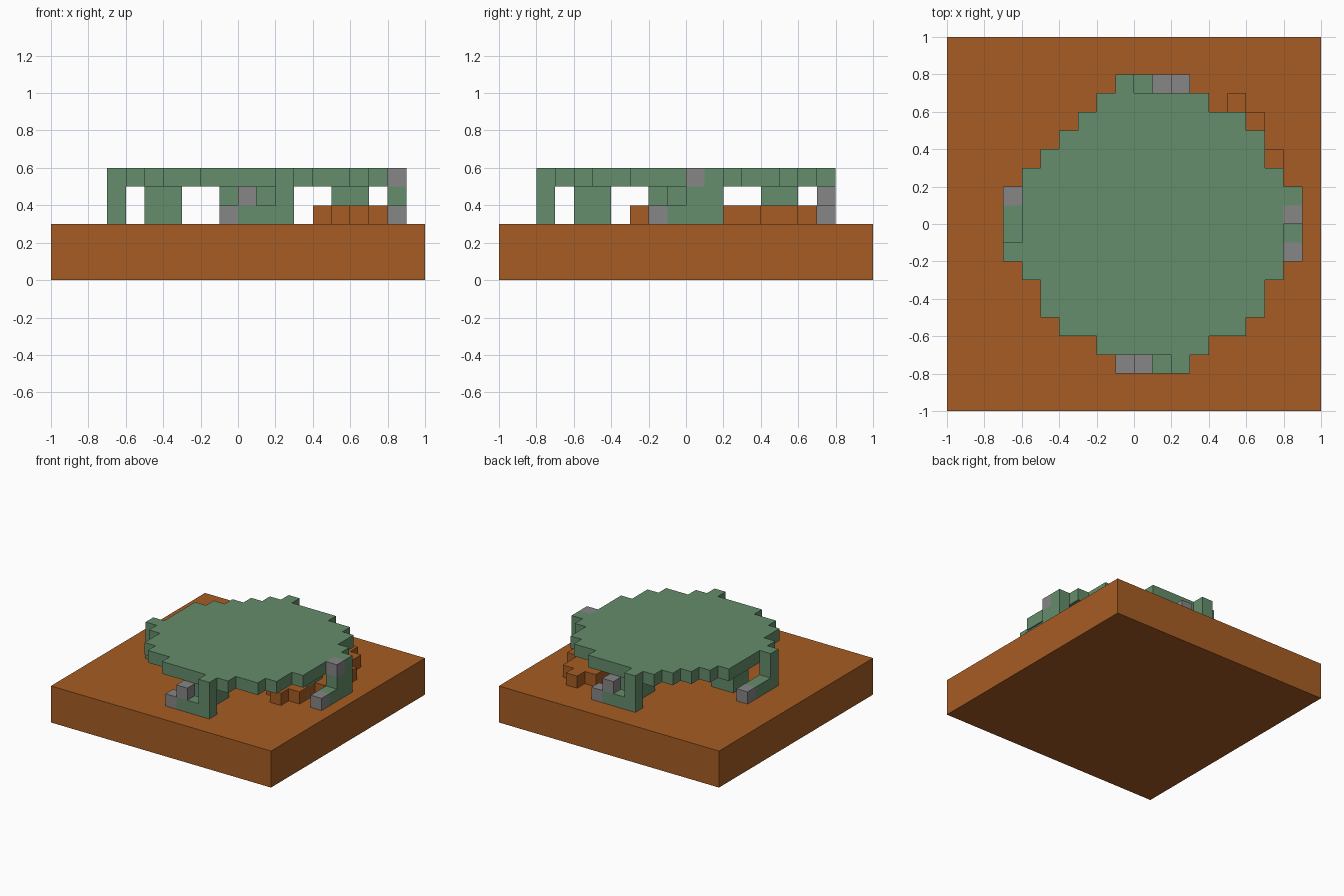
import bpy
import bmesh
from mathutils import Vector

if "Cube" in bpy.data.objects:
    bpy.data.objects.remove(bpy.data.objects["Cube"], do_unlink=True)

UNIT = 0.1  # size of one building block


def material(name, color):
    m = bpy.data.materials.new(name)
    m.use_nodes = True
    m.diffuse_color = (*color, 1)
    for node in m.node_tree.nodes:
        if node.type == 'BSDF_PRINCIPLED':
            node.inputs["Base Color"].default_value = (*color, 1)
    return m


BROWN = material("earth brown", (0.38, 0.107, 0.017))
GREEN = material("moss green", (0.13, 0.266, 0.147))
GREY = material("stone grey", (0.245, 0.238, 0.245))


def blocks(name, mat, *boxes):
    """Join boxes (x0, x1, y0, y1, z0, z1), in block units, into one outer skin."""
    cells = {(x, y, z)
             for x0, x1, y0, y1, z0, z1 in boxes
             for x in range(x0, x1) for y in range(y0, y1) for z in range(z0, z1)}
    bm = bmesh.new()
    for cell in cells:
        for axis in range(3):
            for side in (0, 1):
                near = list(cell)
                near[axis] += 2 * side - 1
                if tuple(near) in cells:
                    continue
                u, v = (axis + 1) % 3, (axis + 2) % 3
                corners = []
                for a, b in ((0, 0), (1, 0), (1, 1), (0, 1)):
                    p = Vector(cell)
                    p[axis] += side
                    p[u] += a
                    p[v] += b
                    corners.append(bm.verts.new(p * UNIT))
                bm.faces.new(corners if side else corners[::-1])
    bmesh.ops.remove_doubles(bm, verts=bm.verts, dist=0.001)
    bmesh.ops.dissolve_limit(bm, angle_limit=0.01, verts=bm.verts, edges=bm.edges)
    mesh = bpy.data.meshes.new(name)
    bm.to_mesh(mesh)
    bm.free()
    mesh.materials.append(mat)
    obj = bpy.data.objects.new(name, mesh)
    bpy.context.collection.objects.link(obj)
    return obj


# Ground slab
blocks("ground", BROWN, (-10, 10, -10, 10, 0, 3))

# Round stepped roof, one run per row from front to back
runs = [(-2, 4), (-4, 6), (-5, 7), (-5, 7)] + [(-6, 8)] * 6 \
    + [(-5, 7), (-4, 7), (-3, 6), (-2, 4)]
blocks("roof", GREEN, *[(a, b, y, y + 1, 5, 6) for y, (a, b) in enumerate(runs, -7)])

# Four inner pillars under the roof
for side, x, y in (("front", 0, -6), ("back", 0, 4), ("right", -5, -1), ("left", 5, -1)):
    blocks(side + "_pillar", GREEN, (x, x + 2, y, y + 2, 3, 5))

# Low oval mound under the roof
blocks("mound", BROWN, (5, 6, -3, 7, 3, 4), (4, 7, -2, 6, 3, 4), (4, 8, 0, 4, 3, 4))

# Front and back legs, each the other turned half way round
blocks("front_leg", GREEN, (0, 3, -8, -7, 3, 4), (2, 3, -8, -7, 4, 6))
blocks("front_leg_stones", GREY, (-1, 0, -8, -7, 3, 4), (0, 1, -8, -7, 4, 5))
blocks("back_leg", GREEN, (-1, 2, 7, 8, 3, 4), (-1, 0, 7, 8, 4, 6))
blocks("back_leg_stones", GREY, (2, 3, 7, 8, 3, 4), (1, 2, 7, 8, 4, 5))

# Side legs
blocks("left_leg", GREEN, (8, 9, -1, 2, 3, 4), (8, 9, 0, 2, 4, 5), (8, 9, 1, 2, 5, 6))
blocks("left_leg_stones", GREY, (8, 9, -2, -1, 3, 4), (8, 9, 0, 1, 5, 6))
blocks("right_leg", GREEN, (-7, -6, -2, 1, 3, 4), (-7, -6, -2, -1, 4, 6))
blocks("right_leg_stone", GREY, (-7, -6, 1, 2, 3, 4))
